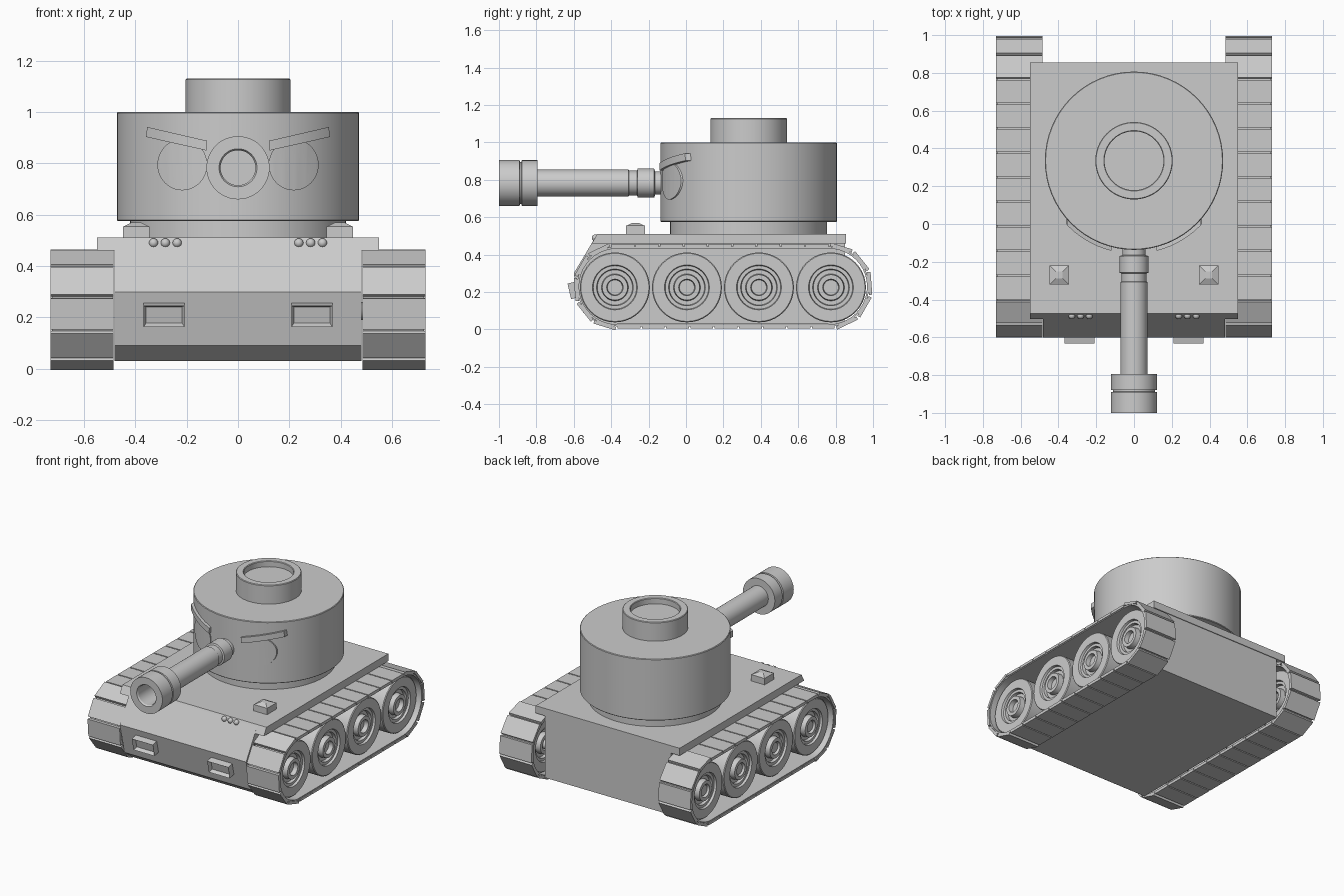
import bpy, bmesh, math
from mathutils import Matrix, Vector

cube = bpy.data.objects.get("Cube")
if cube:
    bpy.data.objects.remove(cube)

GREY = (0.6, 0.6, 0.6, 1)
grey = bpy.data.materials.new("plain grey")
grey.use_nodes = True
grey.diffuse_color = GREY
grey.node_tree.nodes["Principled BSDF"].inputs["Base Color"].default_value = GREY

ALONG_Z = Matrix()
ALONG_X = Matrix.Rotation(math.pi / 2, 4, 'Y')
FORWARD = Matrix.Rotation(math.pi / 2, 4, 'X')


def finish(name, bm, smooth=False):
    bmesh.ops.recalc_face_normals(bm, faces=bm.faces)
    mesh = bpy.data.meshes.new(name)
    bm.to_mesh(mesh)
    bm.free()
    mesh.materials.append(grey)
    ob = bpy.data.objects.new(name, mesh)
    bpy.context.collection.objects.link(ob)
    if smooth:
        activate(ob)
        bpy.ops.object.shade_smooth_by_angle(angle=math.radians(30))
    return ob


def activate(ob):
    bpy.ops.object.select_all(action='DESELECT')
    ob.select_set(True)
    bpy.context.view_layer.objects.active = ob


def lathe(name, profile, centre, turn=ALONG_Z, steps=64):
    """Spin (radius, distance) points about an axis."""
    bm = bmesh.new()
    vs = [bm.verts.new((r, 0, t)) for r, t in profile]
    es = [bm.edges.new(pair) for pair in zip(vs, vs[1:])]
    bmesh.ops.spin(bm, geom=vs + es, cent=(0, 0, 0), axis=(0, 0, 1),
                   angle=math.tau, steps=steps, use_merge=True)
    bmesh.ops.remove_doubles(bm, verts=bm.verts, dist=1e-5)
    bm.transform(Matrix.Translation(centre) @ turn)
    return finish(name, bm, True)


def prism(name, points, low, high, across_x=True):
    """Extrude a (y, z) outline along x, or an (x, z) outline along y."""
    bm = bmesh.new()
    put = (lambda p, d: (d, *p)) if across_x else (lambda p, d: (p[0], d, p[1]))
    a = [bm.verts.new(put(p, low)) for p in points]
    b = [bm.verts.new(put(p, high)) for p in points]
    bm.faces.new(a)
    bm.faces.new(b)
    for i in range(len(a)):
        bm.faces.new((a[i - 1], a[i], b[i], b[i - 1]))
    return finish(name, bm)


# Hull and deck
prism("hull", [(-0.475, 0.51), (-0.6, 0.3), (-0.55, 0.09), (-0.47, 0.03),
               (0.85, 0.03), (0.85, 0.51)], -0.482, 0.482)
prism("deck", [(-0.475, 0.511), (-0.503, 0.46), (0.855, 0.46), (0.855, 0.511)],
      -0.55, 0.55)

# Turret
TY, TR = 0.335, 0.472
lathe("turret_ring", [(0, 0.5), (0.42, 0.5), (0.42, 0.58), (0, 0.58)], (0, TY, 0))
lathe("turret", [(0, 0.575), (TR - 0.004, 0.575), (TR, 0.579), (TR, 0.996),
                 (TR - 0.004, 1), (0, 1)], (0, TY, 0))
lathe("cupola", [(0, 0.99), (0.205, 0.99), (0.205, 1.126), (0.201, 1.13),
                 (0.16, 1.13), (0.156, 1.126), (0.156, 1.09), (0, 1.09)], (0, TY, 0))


def wrapped_plate(name, outline, raised):
    """Plate that follows the curve of the turret."""
    plate = prism(name, outline, -0.3, 0.12, False)
    r = TR + raised
    shell = lathe("helper_shell", [(0, 0.6), (r, 0.6), (r, 0.98), (0, 0.98)], (0, TY, 0))
    mod = plate.modifiers.new("wrap", 'BOOLEAN')
    mod.operation, mod.solver, mod.object = 'INTERSECT', 'EXACT', shell
    activate(plate)
    bpy.ops.object.modifier_apply(modifier=mod.name)
    bpy.data.objects.remove(shell)
    bpy.ops.object.shade_smooth_by_angle(angle=math.radians(30))


# Eyes and brows
for side, word in ((-1, "right"), (1, "left")):
    ring = [(side * (0.217 + 0.097 * math.cos(i * math.tau / 40)),
             0.795 + 0.1 * math.sin(i * math.tau / 40)) for i in range(40)]
    wrapped_plate(word + "_eye", ring, 0.007)
    brow = [(0.354, 0.942), (0.12, 0.888), (0.122, 0.85), (0.358, 0.903)]
    wrapped_plate(word + "_brow", [(side * x, z) for x, z in brow], 0.02)

# Gun: distances run forward from the middle of the model
lathe("gun_barrel", [(0, -0.05), (0.062, -0.05), (0.062, 0.165), (0.077, 0.17),
                     (0.077, 0.258), (0.066, 0.262), (0.066, 0.304), (0.072, 0.308),
                     (0.072, 0.795), (0.122, 0.795), (0.122, 0.878), (0.112, 0.88),
                     (0.112, 0.888), (0.123, 0.89), (0.123, 1.0), (0.074, 1.0),
                     (0.068, 0.99), (0.068, 0.8), (0, 0.8)], (0, 0, 0.783), FORWARD, 48)


def headlight(name, x):
    bm = bmesh.new()
    bmesh.ops.create_cube(bm, size=1, matrix=Matrix.Diagonal((0.16, 0.07, 0.085, 1)))
    bm.normal_update()
    front = min(bm.faces, key=lambda f: f.calc_center_median().y)
    bmesh.ops.inset_region(bm, faces=[front], thickness=0.014)
    for v in front.verts:
        v.co.y += 0.025
    bm.transform(Matrix.Translation((x, -0.59, 0.212)) @ Matrix.Rotation(math.radians(13), 4, 'X'))
    finish(name, bm)


def hatch(name, x):
    bm = bmesh.new()
    square = Matrix.Rotation(math.pi / 4, 4, 'Z')
    half = 0.051 * math.sqrt(2)
    for z, depth, top in ((0.53, 0.05, half), (0.562, 0.016, 0.025)):
        bmesh.ops.create_cone(bm, cap_ends=True, segments=4, radius1=half, radius2=top,
                              depth=depth, matrix=Matrix.Translation((x, -0.27, z)) @ square)
    finish(name, bm)


# Tracks: a belt with flat shoes around four wheels
FRONT, REAR, MIDZ = -0.37, 0.766, 0.23
SPAN = REAR - FRONT


def loop_point(s, r):
    """Point and direction angle at share s of the way around the track."""
    arc = math.pi * r
    d = s * 2 * (SPAN + arc)
    if d < SPAN:
        return REAR - d, MIDZ + r, math.pi
    d -= SPAN
    if d < arc:
        a = math.pi / 2 + d / r
        return FRONT + r * math.cos(a), MIDZ + r * math.sin(a), a + math.pi / 2
    d -= arc
    if d < SPAN:
        return FRONT + d, MIDZ - r, 0
    a = -math.pi / 2 + (d - SPAN) / r
    return REAR + r * math.cos(a), MIDZ + r * math.sin(a), a + math.pi / 2


def track(name, x):
    bm = bmesh.new()
    shoes = 28
    for i in range(shoes):
        y, z, a = loop_point((i + 0.5) / shoes, 0.217)
        place = Matrix.Translation((x, y, z)) @ Matrix.Rotation(a, 4, 'X')
        bmesh.ops.create_cube(bm, size=1, matrix=place @ Matrix.Diagonal((0.245, 0.122, 0.018, 1)))
    finish(name + "_shoes", bm)
    bm = bmesh.new()
    n = 112
    rows = []
    for i in range(n):
        rows.append([bm.verts.new((x + sx * 0.118, *loop_point(i / n, r)[:2]))
                     for sx, r in ((-1, 0.202), (1, 0.202), (1, 0.213), (-1, 0.213))])
    for i in range(n):
        for k in range(4):
            bm.faces.new((rows[i - 1][k - 1], rows[i - 1][k], rows[i][k], rows[i][k - 1]))
    finish(name + "_belt", bm, True)


# Half of the wheel section, mirrored to the inner face
half_wheel = [(0, 0.055), (0.04, 0.055), (0.044, 0.085), (0.068, 0.085), (0.072, 0.05),
              (0.094, 0.05), (0.098, 0.07), (0.116, 0.07), (0.12, 0.085),
              (0.182, 0.085), (0.187, 0.08)]
wheel = half_wheel + [(r, -t) for r, t in reversed(half_wheel)]

for side, word in ((-1, "right"), (1, "left")):
    headlight(word + "_headlight", side * 0.288)
    hatch(word + "_hatch", side * 0.396)
    track(word + "_track", side * 0.607)
    for i in range(4):
        y = -0.38 + i * 0.385
        lathe(f"{word}_wheel_{i + 1}", wheel, (side * 0.607, y, 0.225), ALONG_X, 40)
        lathe(f"{word}_axle_{i + 1}", [(0, -0.1), (0.035, -0.1), (0.035, 0.07), (0, 0.07)],
              (side * 0.58, y, 0.225), ALONG_X, 20)
    # Row of rivets on the sloped front
    for i in range(3):
        lathe(f"{word}_rivet_{i + 1}",
              [(0.018 * math.sin(a * math.pi / 8), -0.018 * math.cos(a * math.pi / 8))
               for a in range(9)], (side * (0.237 + i * 0.046), -0.486, 0.49), steps=16)
